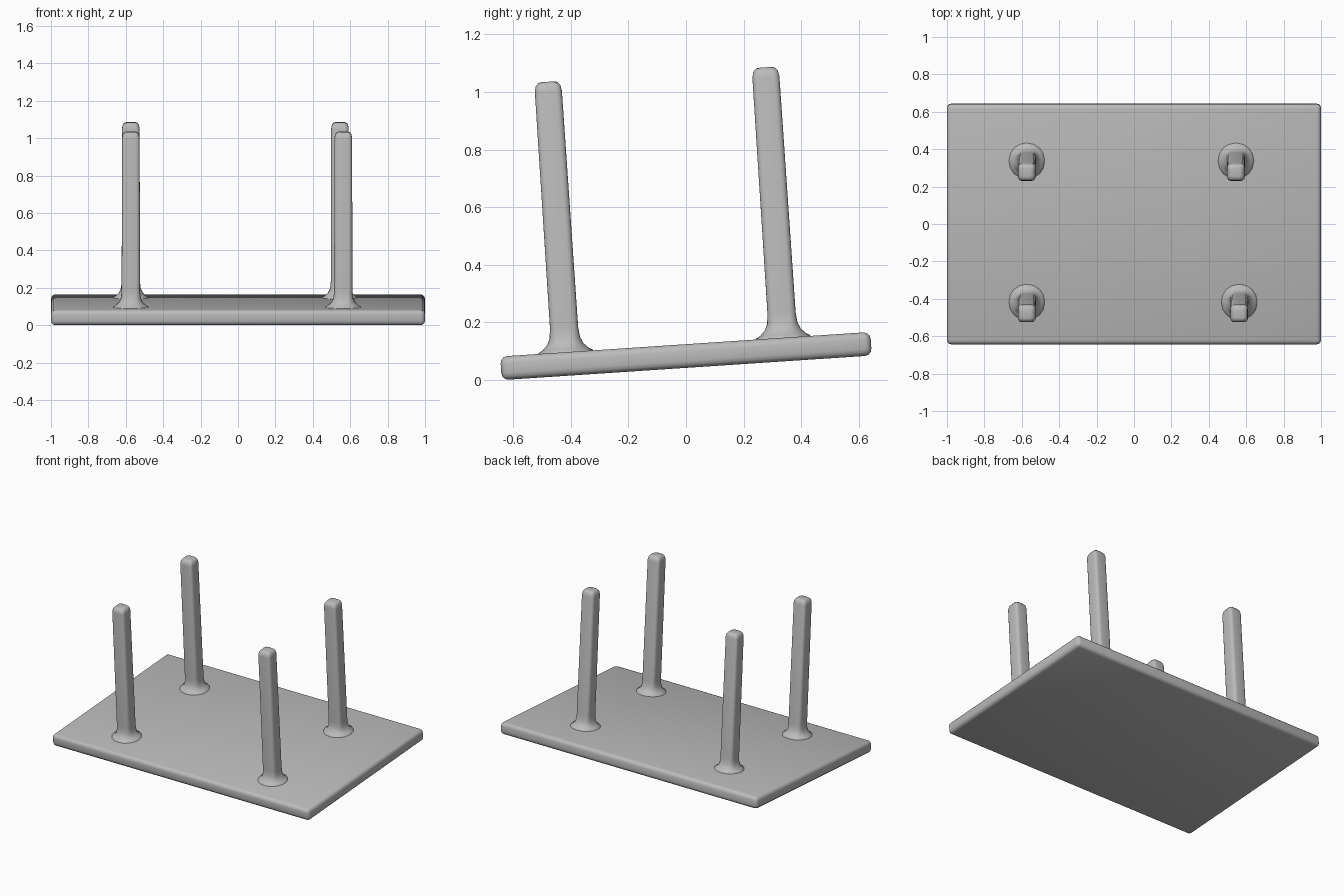
import bpy, bmesh, math
from mathutils import Matrix

default = bpy.data.objects.get("Cube")
if default:
    bpy.data.objects.remove(default, do_unlink=True)

# Single plain grey material
grey = bpy.data.materials.new("plain grey")
grey.use_nodes = True
colour = (0.5, 0.5, 0.5, 1.0)
grey.diffuse_color = colour
grey.node_tree.nodes["Principled BSDF"].inputs["Base Color"].default_value = colour

# The whole table lies upside down, tilted up towards the back
TILT = Matrix.Translation((0, 0, 0.083)) @ Matrix.Rotation(math.radians(3.8), 4, "X")
THICK = 0.082
LEG_TOP = 0.982


def add_object(name, bm, location=(0, 0, 0)):
    bmesh.ops.recalc_face_normals(bm, faces=bm.faces[:])
    mesh = bpy.data.meshes.new(name)
    bm.to_mesh(mesh)
    bm.free()
    mesh.materials.append(grey)
    obj = bpy.data.objects.new(name, mesh)
    bpy.context.collection.objects.link(obj)
    obj.matrix_world = TILT @ Matrix.Translation(location)
    bpy.ops.object.select_all(action="DESELECT")
    obj.select_set(True)
    bpy.context.view_layer.objects.active = obj
    bpy.ops.object.shade_smooth_by_angle(angle=math.radians(35))
    return obj


def rounded_square(bm, half, radius, z, steps=4):
    """Ring of vertices: a square with rounded corners (a circle if radius == half)."""
    ring = []
    for quarter in range(4):
        mid = math.radians(45 + 90 * quarter)
        cx = math.copysign(half - radius, math.cos(mid))
        cy = math.copysign(half - radius, math.sin(mid))
        for i in range(steps + 1):
            a = math.radians(90 * quarter + 90 * i / steps)
            # tiny offset keeps neighbouring corners apart when the ring is a circle
            ring.append(bm.verts.new((cx + radius * math.cos(a), cy + radius * math.sin(a), z)))
    return ring


# Table top slab with softened edges
bm = bmesh.new()
bmesh.ops.create_cube(bm, size=1, matrix=Matrix.Diagonal((2.0, 1.288, THICK, 1)))
bmesh.ops.bevel(bm, geom=bm.edges[:], offset=0.024, segments=3, profile=0.5, affect="EDGES")
add_object("table_top", bm)

# Legs: (height, half width, corner radius), flaring into a round foot at the slab
S = THICK / 2
PROFILE = [
    (S - 0.01, 0.100, 0.097), (S + 0.003, 0.094, 0.090), (S + 0.012, 0.079, 0.072),
    (S + 0.028, 0.063, 0.048), (S + 0.050, 0.053, 0.030), (S + 0.085, 0.049, 0.022),
    (LEG_TOP - 0.034, 0.047, 0.020), (LEG_TOP - 0.014, 0.043, 0.020),
    (LEG_TOP - 0.003, 0.034, 0.018), (LEG_TOP, 0.024, 0.014),
]
LEGS = {
    "front_right_leg": (-0.573, -0.416), "front_left_leg": (0.563, -0.416),
    "back_right_leg": (-0.573, 0.341), "back_left_leg": (0.545, 0.341),
}
for name, (x, y) in LEGS.items():
    bm = bmesh.new()
    rings = [rounded_square(bm, half, radius, z) for z, half, radius in PROFILE]
    for low, high in zip(rings, rings[1:]):
        for i in range(len(low)):
            j = (i + 1) % len(low)
            bm.faces.new((low[i], low[j], high[j], high[i]))
    bm.faces.new(rings[0][::-1])
    bm.faces.new(rings[-1])
    add_object(name, bm, (x, y, 0))
